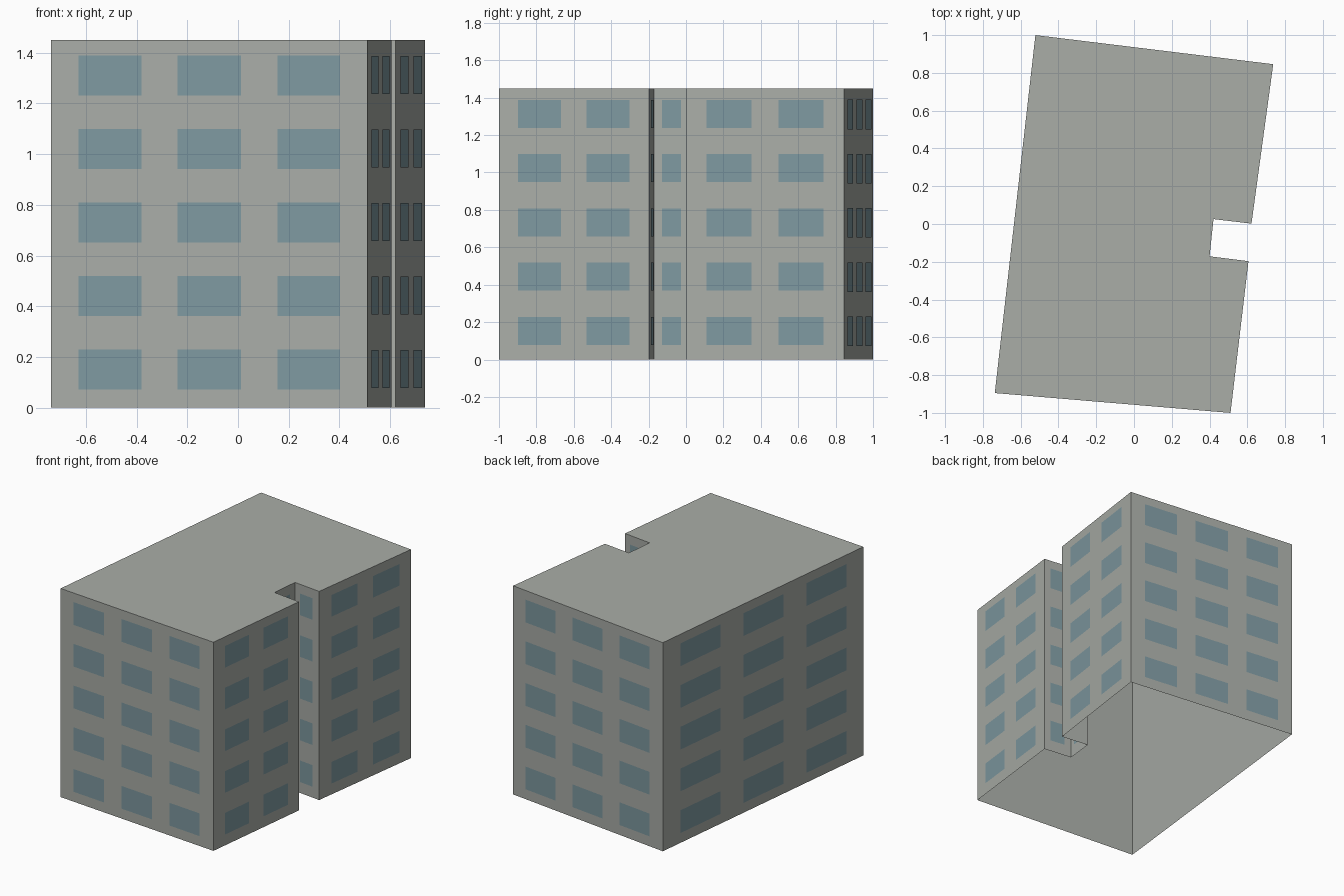
import bpy
import bmesh
from mathutils import Vector

if "Cube" in bpy.data.objects:
    bpy.data.objects.remove(bpy.data.objects["Cube"], do_unlink=True)

HEIGHT = 1.45
FLOORS = 5
FLOOR_PITCH = 0.29
PLATE_OFFSET = 0.004


def make_material(name, rgb):
    mat = bpy.data.materials.new(name)
    mat.use_nodes = True
    color = (*rgb, 1.0)
    mat.diffuse_color = color
    mat.node_tree.nodes["Principled BSDF"].inputs["Base Color"].default_value = color
    return mat


def make_object(name, bm, mat):
    mesh = bpy.data.meshes.new(name)
    bm.to_mesh(mesh)
    bm.free()
    mesh.materials.append(mat)
    obj = bpy.data.objects.new(name, mesh)
    bpy.context.collection.objects.link(obj)
    return obj


concrete = make_material("pale_grey_concrete", (0.40, 0.42, 0.39))
glass = make_material("dusty_blue_glass", (0.21, 0.32, 0.355))

# Window layouts: (start, end) fractions along a wall, sill height, window height
THREE = ([(0.087, 0.285), (0.40, 0.60), (0.715, 0.913)], 0.071, 0.158)
TWO = ([(0.128, 0.413), (0.583, 0.87)], 0.078, 0.150)
ONE = ([(0.22, 0.74)], 0.078, 0.150)

# Footprint corners, counter-clockwise, each with the wall that starts there
walls = [
    ("front", (-0.737, -0.895), THREE),
    ("right_front", (0.511, -1.0), TWO),
    ("notch_front", (0.606, -0.197), ONE),
    ("notch_inner", (0.40, -0.171), ONE),
    ("notch_back", (0.421, 0.026), ONE),
    ("right_back", (0.622, 0.002), TWO),
    ("back", (0.737, 0.846), THREE),
    ("left", (-0.522, 1.0), THREE),
]
corners = [Vector((*point, 0)) for _, point, _ in walls]

# Building shell: walls and roof, open underneath
bm = bmesh.new()
lower = [bm.verts.new(c) for c in corners]
upper = [bm.verts.new(c + Vector((0, 0, HEIGHT))) for c in corners]
for i in range(len(corners)):
    j = (i + 1) % len(corners)
    bm.faces.new((lower[i], lower[j], upper[j], upper[i]))
bm.faces.new(upper)
make_object("building_shell", bm, concrete)

# Window plates, one object for each wall
for i, (name, _, (spans, sill, height)) in enumerate(walls):
    start, end = corners[i], corners[(i + 1) % len(corners)]
    along = end - start
    outward = Vector((along.y, -along.x, 0)).normalized() * PLATE_OFFSET
    bm = bmesh.new()
    for floor in range(FLOORS):
        bottom = sill + floor * FLOOR_PITCH
        for u0, u1 in spans:
            quad = [(u0, bottom), (u1, bottom), (u1, bottom + height), (u0, bottom + height)]
            bm.faces.new([bm.verts.new(start + along * u + outward + Vector((0, 0, z)))
                          for u, z in quad])
    make_object(name + "_windows", bm, glass)
